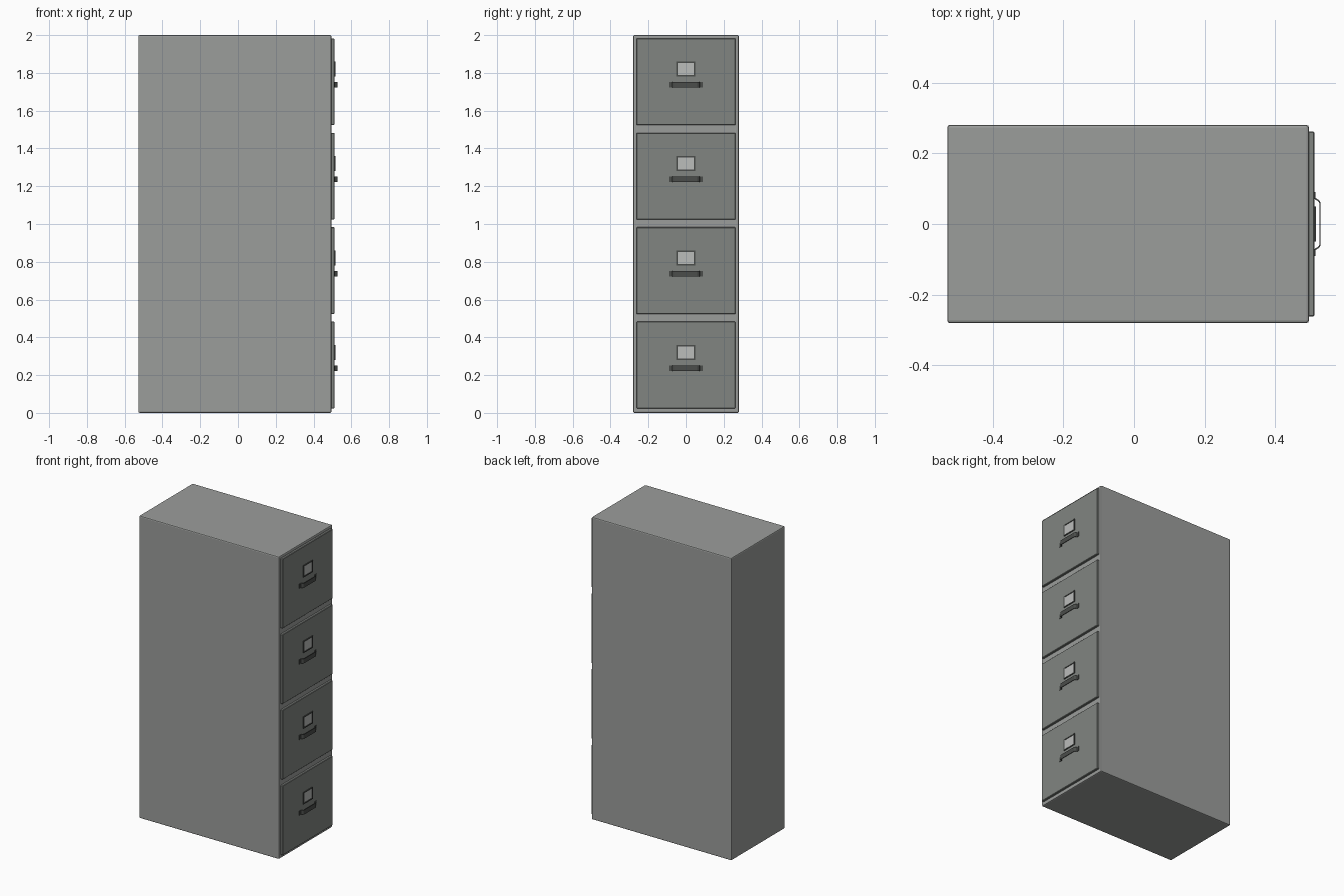
import bpy, bmesh

if "Cube" in bpy.data.objects:
    bpy.data.objects.remove(bpy.data.objects["Cube"])


def material(name, r, g, b):
    m = bpy.data.materials.new(name)
    m.diffuse_color = (r, g, b, 1)
    m.use_nodes = True
    m.node_tree.nodes["Principled BSDF"].inputs["Base Color"].default_value = m.diffuse_color
    return m


BODY = material("body_grey", 0.33, 0.34, 0.33)
FRONT = material("drawer_grey", 0.22, 0.235, 0.22)
DARK = material("dark_metal", 0.07, 0.075, 0.07)
CARD = material("card", 0.5, 0.51, 0.5)


def finish(name, bm, mat, bevel=0, segments=1):
    bmesh.ops.recalc_face_normals(bm, faces=bm.faces)
    if bevel:
        bmesh.ops.bevel(bm, geom=bm.edges[:], offset=bevel, segments=segments,
                        profile=0.5, affect='EDGES')
    me = bpy.data.meshes.new(name)
    bm.to_mesh(me)
    bm.free()
    me.materials.append(mat)
    ob = bpy.data.objects.new(name, me)
    bpy.context.collection.objects.link(ob)
    return ob


def box(name, x, y, z, mat, bevel=0, segments=1):
    bm = bmesh.new()
    bmesh.ops.create_cube(bm, size=1)
    for v in bm.verts:
        v.co = [lo + (c + 0.5) * (hi - lo) for c, (lo, hi) in zip(v.co, (x, y, z))]
    return finish(name, bm, mat, bevel, segments)


def label_frame(name, zc):
    # rectangular ring lofted through four loops, open at the back
    bm = bmesh.new()
    loops = []
    for hy, hz, x in ((0.050, 0.039, 0.509), (0.050, 0.039, 0.515),
                      (0.043, 0.032, 0.515), (0.043, 0.032, 0.509)):
        loops.append([bm.verts.new((x, sy * hy, zc + sz * hz))
                      for sy, sz in ((-1, -1), (1, -1), (1, 1), (-1, 1))])
    for k in range(4):
        a, b = loops[k], loops[(k + 1) % 4]
        for i in range(4):
            j = (i + 1) % 4
            bm.faces.new((a[i], a[j], b[j], b[i]))
    return finish(name, bm, DARK)


def handle(name, z0, z1):
    # bent strip: half outline (x, y) mirrored across y, then raised in z
    outer = [(0.513, 0.090), (0.513, 0.074), (0.523, 0.068), (0.527, 0.062)]
    inner = [(0.524, 0.060), (0.520, 0.065), (0.510, 0.071), (0.510, 0.090)]
    outline = (outer + [(x, -y) for x, y in reversed(outer)]
               + [(x, -y) for x, y in reversed(inner)] + inner)
    bm = bmesh.new()
    face = bm.faces.new([bm.verts.new((x, y, z0)) for x, y in outline])
    ext = bmesh.ops.extrude_face_region(bm, geom=[face])
    bmesh.ops.translate(bm, vec=(0, 0, z1 - z0),
                        verts=[v for v in ext["geom"] if isinstance(v, bmesh.types.BMVert)])
    return finish(name, bm, DARK)


# Cabinet shell
box("cabinet_body", (-0.528, 0.495), (-0.28, 0.28), (0, 2), BODY, 0.007, 2)

# Four identical drawers
for i in range(4):
    z = 0.5 * i
    n = i + 1
    box(f"drawer_front_{n}", (0.49, 0.51), (-0.262, 0.262), (z + 0.023, z + 0.483), FRONT, 0.003)
    box(f"label_card_{n}", (0.508, 0.512), (-0.044, 0.044), (z + 0.287, z + 0.353), CARD)
    label_frame(f"label_frame_{n}", z + 0.32)
    handle(f"drawer_handle_{n}", z + 0.222, z + 0.252)
